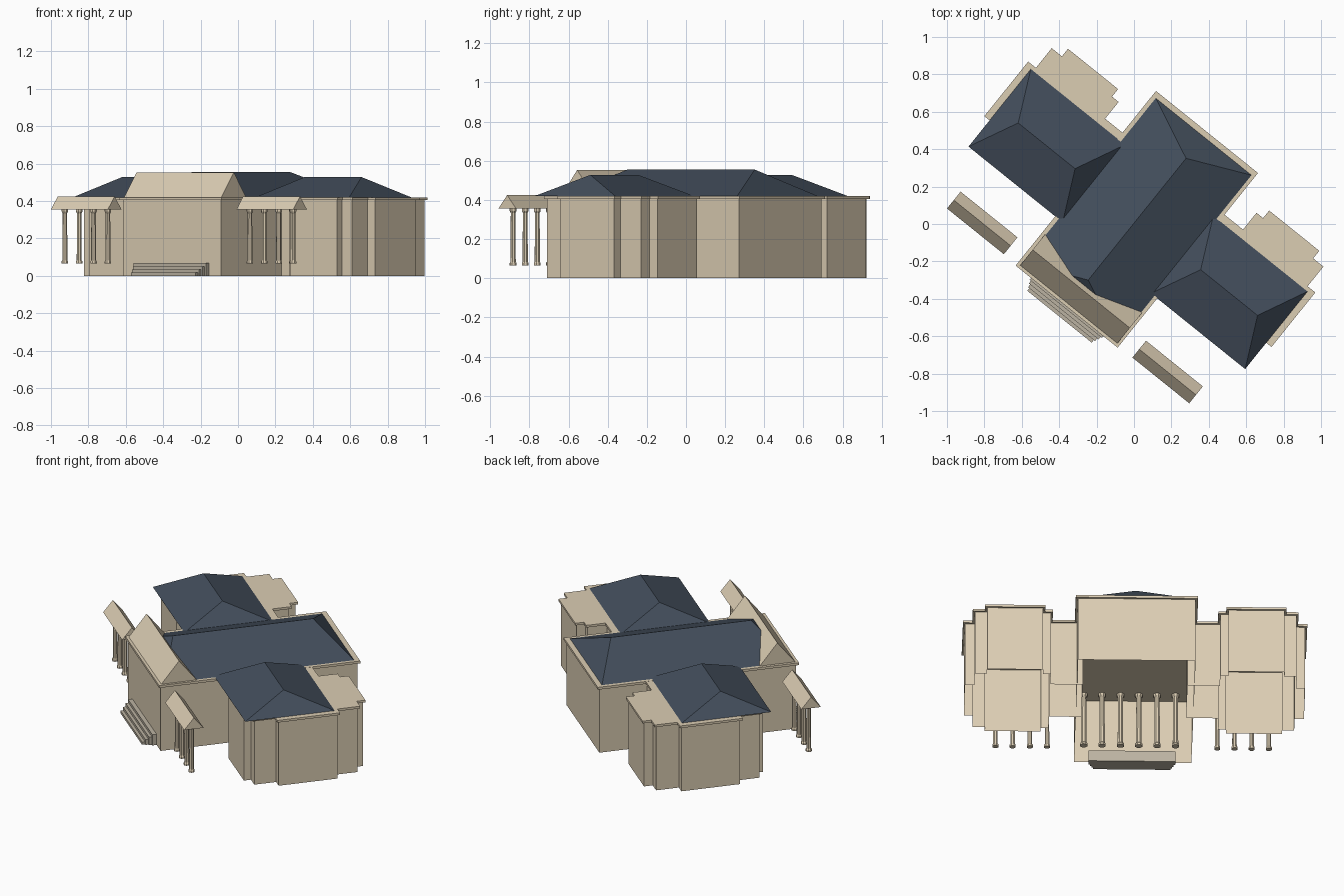
import bpy, bmesh, math
from mathutils import Matrix

if "Cube" in bpy.data.objects:
    bpy.data.objects.remove(bpy.data.objects["Cube"])

TURN = Matrix.Rotation(math.radians(-38.8), 4, 'Z')   # whole building is turned on plan


def material(name, rgb):
    m = bpy.data.materials.new(name)
    m.diffuse_color = (*rgb, 1)
    m.use_nodes = True
    m.node_tree.nodes["Principled BSDF"].inputs["Base Color"].default_value = m.diffuse_color
    return m


STONE = material("stone", (0.71, 0.61, 0.45))
SLATE = material("slate", (0.055, 0.075, 0.105))
STEP = material("step_stone", (0.50, 0.45, 0.36))


def finish(name, bm, mat, side=1):
    bmesh.ops.transform(bm, matrix=TURN @ Matrix.Diagonal((side, 1, 1, 1)), verts=bm.verts)
    bmesh.ops.recalc_face_normals(bm, faces=bm.faces)
    me = bpy.data.meshes.new(name)
    bm.to_mesh(me)
    bm.free()
    me.materials.append(mat)
    ob = bpy.data.objects.new(name, me)
    bpy.context.collection.objects.link(ob)
    return ob


def slab(name, pts, z0, z1, mat, side=1, bottom=True):
    bm = bmesh.new()
    lo = [bm.verts.new((x, y, z0)) for x, y in pts]
    hi = [bm.verts.new((x, y, z1)) for x, y in pts]
    n = len(pts)
    for i in range(n):
        j = (i + 1) % n
        bm.faces.new((lo[i], lo[j], hi[j], hi[i]))
    bm.faces.new(hi)
    if bottom:
        bm.faces.new(lo[::-1])
    finish(name, bm, mat, side)


def rect(x0, x1, y0, y1):
    return [(x0, y0), (x1, y0), (x1, y1), (x0, y1)]


def roof(name, box, ridge, z0, z1, mat, side=1):
    """Hip or gable roof: box is the eaves, ridge is two end points."""
    bm = bmesh.new()
    a, b, c, d = [bm.verts.new((x, y, z0)) for x, y in rect(*box)]
    p, q = [bm.verts.new((x, y, z1)) for x, y in ridge]
    if ridge[0][0] == ridge[1][0]:       # ridge runs front to back
        faces = [(a, b, p), (b, c, q, p), (c, d, q), (d, a, p, q)]
    else:                                # ridge runs left to right
        faces = [(a, b, q, p), (b, c, q), (c, d, p, q), (d, a, p)]
    for f in faces + [(d, c, b, a)]:
        bm.faces.new(f)
    finish(name, bm, mat, side)


def column(name, x, y, z0, z1, r, side=1):
    """Turned column with a base and a flared cap."""
    profile = [(r * 1.3, z0), (r * 1.3, z0 + .012), (r, z0 + .018),
               (r * .9, z1 - .022), (r * 1.3, z1 - .012), (r * 1.3, z1)]
    bm = bmesh.new()
    n = 8
    rings = [[bm.verts.new((x + pr * math.cos(math.tau * (i + .5) / n),
                            y + pr * math.sin(math.tau * (i + .5) / n), z))
              for i in range(n)] for pr, z in profile]
    for lo, hi in zip(rings, rings[1:]):
        for i in range(n):
            j = (i + 1) % n
            bm.faces.new((lo[i], lo[j], hi[j], hi[i]))
    bm.faces.new(rings[0][::-1])
    bm.faces.new(rings[-1])
    finish(name, bm, STONE, side)


# Main hall: open-bottomed walls, cornice, hip roof
slab("hall_walls", rect(-.34, .332, -.557, .615), 0, .405, STONE, bottom=False)
slab("hall_cornice", rect(-.354, .346, -.57, .628), .405, .42, STONE)
roof("hall_roof", (-.331, .326, -.534, .597), [(-.003, -.387), (-.003, .448)], .42, .555, SLATE)

# Entrance: cross gable, columns behind the front wall, stairs
roof("entrance_gable", (-.336, .331, -.553, -.342), [(-.336, -.447), (.331, -.447)], .42, .553, STONE)
for i in range(6):
    column(f"hall_column_{i + 1}", .015 + (i - 2.5) * .105, -.48, .065, .405, .017)
for i in range(4):
    w = .248 - i * .009
    slab(f"stair_{i + 1}", rect(-w, w, -.582 - i * .018, -.54), 0, .068 - i * .017, STEP)


def wing_outline(o):
    """Stepped plan of one wing, pushed outward by o."""
    return [(.30, -.04 - o), (.485 - o, -.04 - o), (.485 - o, -.17 - o), (.53 - o, -.17 - o),
            (.53 - o, -.212 - o), (.85 + o, -.212 - o), (.85 + o, -.17 - o),
            (.92 + o, -.17 - o), (.92 + o, -.04 - o), (.973 + o, -.04 - o),
            (.973 + o, .31 + o), (.92 + o, .31 + o), (.92 + o, .445 + o),
            (.85 + o, .445 + o), (.85 + o, .497 + o), (.53 - o, .497 + o),
            (.53 - o, .445 + o), (.485 - o, .445 + o), (.485 - o, .33 + o), (.30, .33 + o)]


# Wings and small front shelters, mirrored left and right
for side, tag in ((1, "right"), (-1, "left")):
    slab(f"{tag}_wing_walls", wing_outline(0), 0, .405, STONE, side, bottom=False)
    slab(f"{tag}_wing_cornice", wing_outline(.012), .405, .419, STONE, side)
    roof(f"{tag}_wing_roof", (.303, .949, -.232, .300), [(.431, .033), (.821, .033)],
         .419, .528, SLATE, side)
    roof(f"{tag}_shelter_roof", (.441, .831, -.562, -.446), [(.441, -.504), (.831, -.504)],
         .355, .425, STONE, side)
    for i in range(4):
        column(f"{tag}_shelter_column_{i + 1}", .487 + i * .0985, -.504, .065, .356, .014, side)
